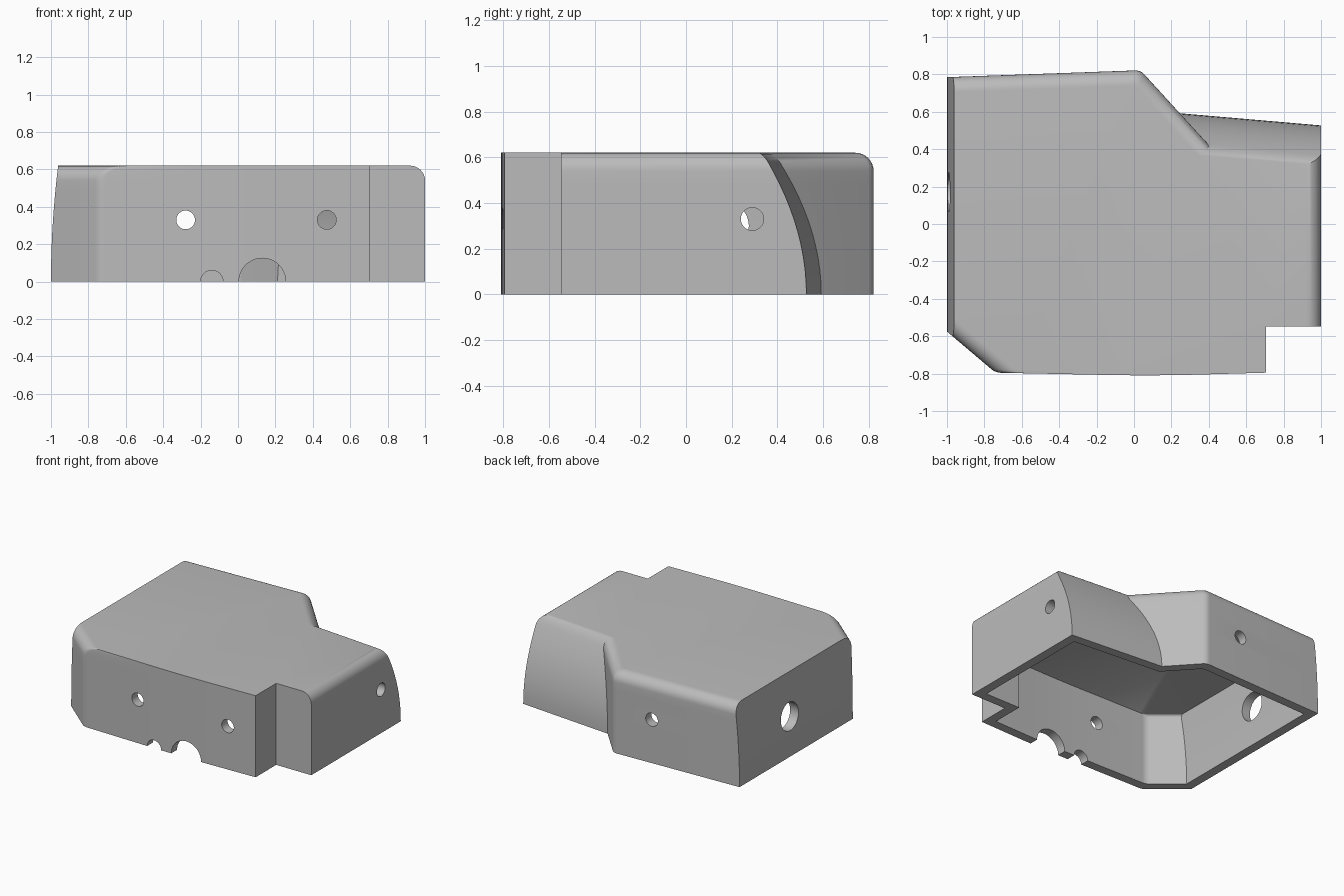
import bpy, bmesh, math
from mathutils import Vector

if "Cube" in bpy.data.objects:
    bpy.data.objects.remove(bpy.data.objects["Cube"])

HEIGHT, WALL, FILLET = 0.62, 0.07, 0.08

grey = bpy.data.materials.new("plain grey")
grey.use_nodes = True
grey.diffuse_color = (0.5, 0.5, 0.5, 1)
grey.node_tree.nodes["Principled BSDF"].inputs["Base Color"].default_value = grey.diffuse_color


# How far each kind of wall leans inward at height z
def rounded(z, top, r):
    over = max(0, z - (top - r))
    return r - math.sqrt(max(0, r * r - over * over))

def straight(z, top, r):
    return 0

def bowed(z, top, r):
    return 0.1 * z * z

def fillet(z, top, r):
    return rounded(z, top, r)

def swept(z, top, r):
    return 0.5 * z * z + 0.5 * rounded(z, top, r * 0.6)


# Footprint corners, counter-clockwise: point, corner softness, wall that follows
footprint = [
    ((-1, -0.575), 0, fillet),
    ((-0.74, -0.795), 0.03, straight),
    ((0.1, -0.812), 0.25, straight),
    ((0.705, -0.795), 0, straight),
    ((0.705, -0.548), 0, straight),
    ((1, -0.548), 0, fillet),
    ((1, 0.527), 0, swept),
    ((0.245, 0.592), 0, fillet),
    ((0.035, 0.822), 0.03, fillet),
    ((-1, 0.785), 0, bowed),
]


def outline(z, inset, top, r):
    """Cross-section at height z, each wall moved inward by its own lean."""
    points = [Vector(p) for p, _, _ in footprint]
    n = len(points)
    lines = []
    for i, (_, _, lean) in enumerate(footprint):
        d = (points[(i + 1) % n] - points[i]).normalized()
        lines.append((points[i] + Vector((-d.y, d.x)) * (inset + lean(z, top, r)), d))
    result = []
    for i, (_, soft, _) in enumerate(footprint):
        (p, d), (q, e) = lines[i - 1], lines[i]
        corner = p + d * ((q - p).cross(e) / d.cross(e))
        if soft:
            a, b = corner - d * soft, corner + e * soft
            for k in range(7):
                t = k / 6
                result.append(a * (1 - t) ** 2 + corner * 2 * t * (1 - t) + b * t * t)
        else:
            result.append(corner)
    return [(v.x, v.y, z) for v in result]


def bridge(bm, low, high):
    n = len(low)
    for i in range(n):
        j = (i + 1) % n
        bm.faces.new((low[i], low[j], high[j], high[i]))


def skin(bm, inset, top, r):
    """Stack cross-sections into a capped skin and return the bottom ring."""
    start = top - r
    heights = [start * k / 10 for k in range(11)]
    heights += [start + r * math.sin(math.pi / 2 * k / 8) for k in range(1, 9)]
    rings = [[bm.verts.new(p) for p in outline(z, inset, top, r)] for z in heights]
    for low, high in zip(rings, rings[1:]):
        bridge(bm, low, high)
    bm.faces.new(rings[-1])
    return rings[0]


# Hollow cover, open underneath
bm = bmesh.new()
outer = skin(bm, 0, HEIGHT, FILLET)
inner = skin(bm, WALL, HEIGHT - WALL, 0.02)
bridge(bm, outer, inner)
bmesh.ops.recalc_face_normals(bm, faces=bm.faces)
mesh = bpy.data.meshes.new("cover_shell")
bm.to_mesh(mesh)
bm.free()
shell = bpy.data.objects.new("cover_shell", mesh)
bpy.context.collection.objects.link(shell)
mesh.materials.append(grey)


def drill(name, centre, radius, length, axis):
    rot = (math.pi / 2, 0, 0) if axis == "y" else (0, math.pi / 2, 0)
    bpy.ops.mesh.primitive_cylinder_add(vertices=48, radius=radius, depth=length,
                                        location=centre, rotation=rot)
    cutter = bpy.context.object
    cutter.name = name
    cutter.hide_render = True
    cutter.data.materials.append(grey)
    bpy.context.view_layer.objects.active = shell
    mod = shell.modifiers.new(name, "BOOLEAN")
    mod.operation, mod.solver, mod.object = "DIFFERENCE", "EXACT", cutter
    bpy.ops.object.modifier_apply(modifier=name)
    bpy.data.objects.remove(cutter)


# Screw holes, side ports and cable notches
drill("through_hole", (-0.28, 0, 0.33), 0.05, 3, "y")
drill("front_hole", (0.475, -0.8, 0.33), 0.05, 0.4, "y")
drill("small_cable_notch", (-0.14, -0.8, 0), 0.06, 0.4, "y")
drill("large_cable_notch", (0.13, -0.8, 0), 0.125, 0.4, "y")
drill("right_port", (1, 0.29, 0.33), 0.05, 0.4, "x")
drill("left_port", (-1, 0.17, 0.3), 0.105, 0.4, "x")

bpy.ops.object.select_all(action="DESELECT")
shell.select_set(True)
bpy.context.view_layer.objects.active = shell
bpy.ops.object.shade_smooth_by_angle(angle=math.radians(30))
